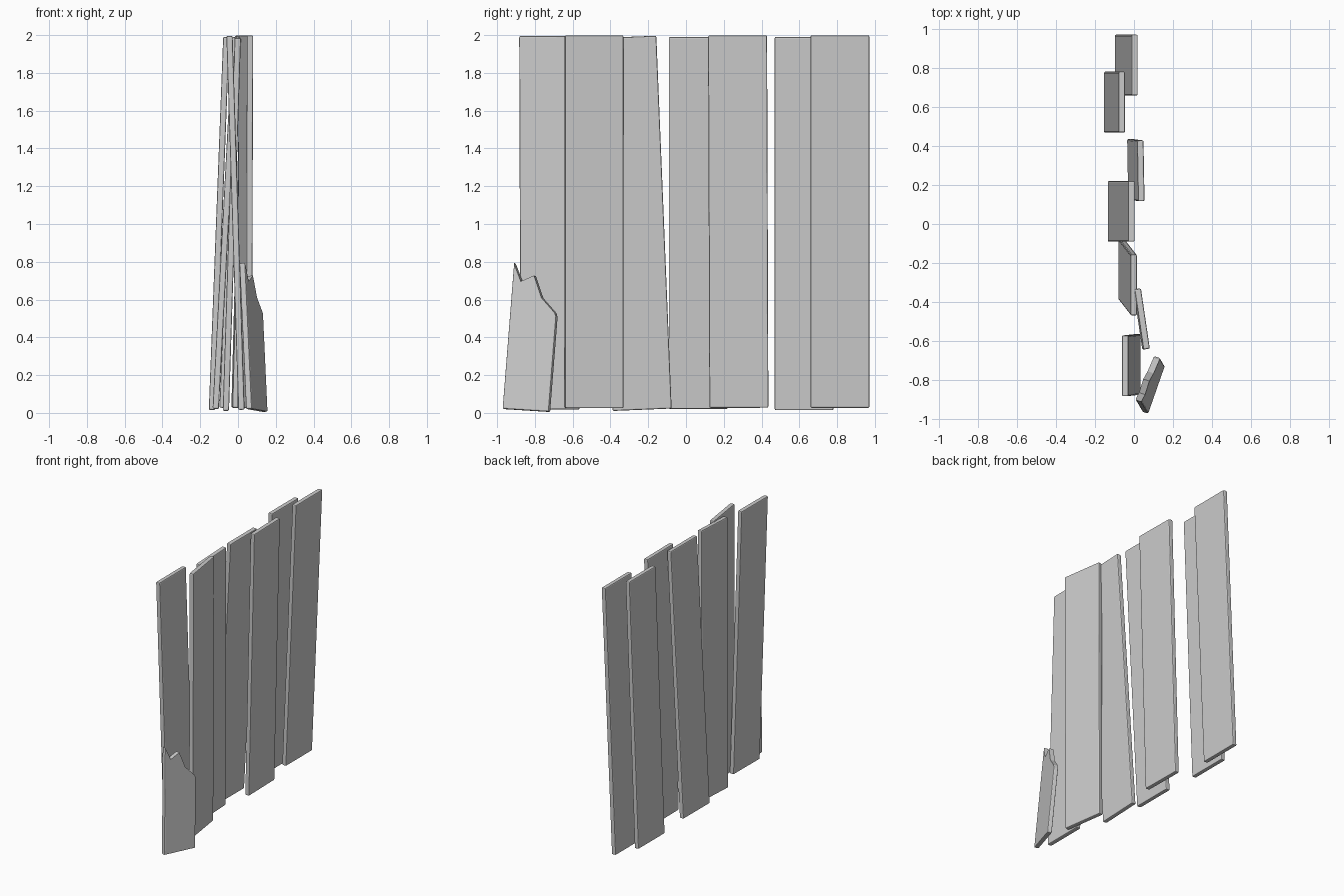
import bpy, bmesh
from math import radians, sin, cos
from mathutils import Vector, Matrix

if "Cube" in bpy.data.objects:
    bpy.data.objects.remove(bpy.data.objects["Cube"])

T = 0.033   # board thickness
W = 0.312   # board width


def board(name, bottom, top, yaw=0, profile=None, bevel_below=9):
    """Board running from bottom centre to top centre, yawed about its length."""
    b, t = Vector(bottom), Vector(top)
    up = (t - b).normalized()
    wide = Vector((-sin(radians(yaw)), cos(radians(yaw)), 0))
    wide = (wide - up * wide.dot(up)).normalized()
    thick = wide.cross(up)
    length = (t - b).length
    h = W / 2
    profile = profile or [(-h, 0), (h, 0), (h, length), (-h, length)]

    bm = bmesh.new()
    face = bm.faces.new([bm.verts.new((-T / 2, u, v)) for u, v in profile])
    res = bmesh.ops.extrude_face_region(bm, geom=[face])
    bmesh.ops.translate(bm, vec=(T, 0, 0),
                        verts=[g for g in res["geom"] if isinstance(g, bmesh.types.BMVert)])
    bmesh.ops.recalc_face_normals(bm, faces=bm.faces)
    edges = [e for e in bm.edges if min(v.co.z for v in e.verts) < bevel_below]
    bmesh.ops.bevel(bm, geom=edges, offset=0.007, segments=2, profile=0.5, affect='EDGES')
    m = Matrix((thick, wide, up)).transposed().to_4x4()
    m.translation = b
    me = bpy.data.meshes.new(name)
    bm.to_mesh(me)
    bm.free()
    ob = bpy.data.objects.new(name, me)
    ob.matrix_world = m
    bpy.context.collection.objects.link(ob)


# Full-length leaning boards: bottom centre, top centre, yaw in degrees
boards = [
    ((-0.082, 0.815, 0.027), (0.003, 0.815, 1.998), 0),
    ((-0.138, 0.625, 0.015), (-0.062, 0.625, 1.990), 0),
    ((-0.016, 0.280, 0.027), (0.035, 0.273, 1.998), 1),
    ((-0.118, 0.065, 0.021), (-0.013, 0.065, 1.990), 0),
    ((-0.064, -0.232, 0.017), (-0.001, -0.313, 1.990), 0),
    ((0.036, -0.487, 0.025), (0.042, -0.487, 1.998), 8.4),
    ((0.018, -0.720, 0.017), (-0.045, -0.727, 1.995), 0),
]
for i, (bot, top, yaw) in enumerate(boards):
    board(f"fence_board_{i + 1}", bot, top, yaw)

# Short broken board with a splintered top
splinter = [(-0.13, 0), (0.13, 0), (0.13, 0.50), (0.12, 0.525), (0.04, 0.60),
            (-0.012, 0.715), (-0.083, 0.68), (-0.13, 0.775)]
board("broken_board", (0.10, -0.845, 0.013), (0.065, -0.785, 0.773), -19,
      splinter, bevel_below=0.4)
